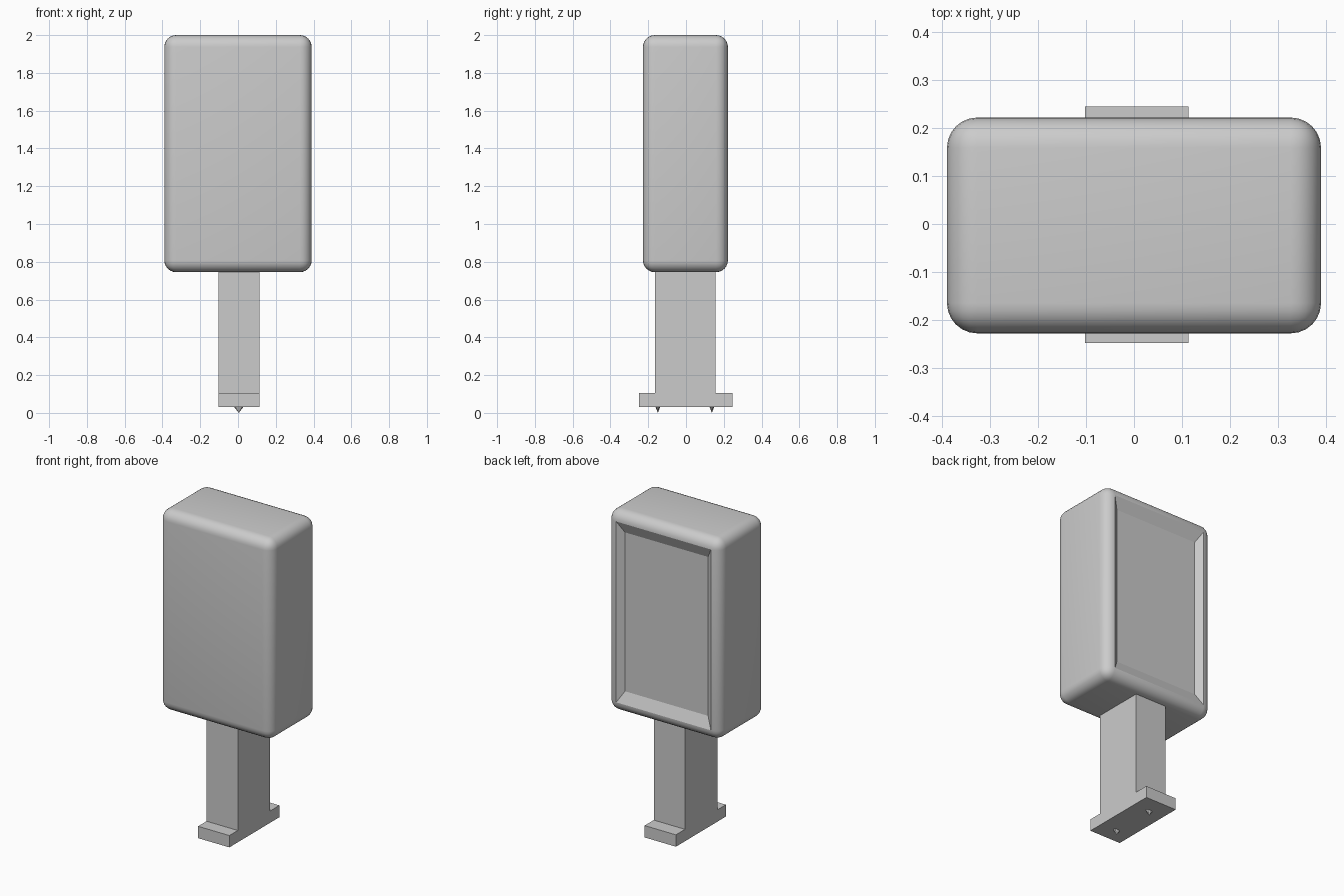
import bpy, bmesh
from math import radians
from mathutils import Vector, Matrix

if "Cube" in bpy.data.objects:
    bpy.data.objects.remove(bpy.data.objects["Cube"])


def make_object(name, bm, smooth_angle=None):
    bmesh.ops.recalc_face_normals(bm, faces=bm.faces[:])
    mesh = bpy.data.meshes.new(name)
    bm.to_mesh(mesh)
    bm.free()
    ob = bpy.data.objects.new(name, mesh)
    bpy.context.collection.objects.link(ob)
    if smooth_angle:
        bpy.ops.object.select_all(action='DESELECT')
        ob.select_set(True)
        bpy.context.view_layer.objects.active = ob
        bpy.ops.object.shade_smooth_by_angle(angle=radians(smooth_angle))
    return ob


# Rounded box head with a shallow sloped recess in the back
size, centre = Vector((0.78, 0.45, 1.255)), Vector((0, -0.003, 1.3725))
bm = bmesh.new()
bmesh.ops.create_cube(bm, size=1)
bmesh.ops.scale(bm, vec=size, verts=bm.verts[:])
bmesh.ops.bevel(bm, geom=bm.edges[:], offset=0.063, segments=6,
                profile=0.5, affect='EDGES')
bm.normal_update()
back = max((f for f in bm.faces if f.normal.y > 0.99), key=lambda f: f.calc_area())
bmesh.ops.inset_individual(bm, faces=[back], thickness=0.001)
for v in back.verts:
    v.co.x *= 0.88
    v.co.z *= 0.88
    v.co.y -= 0.03
bmesh.ops.translate(bm, vec=centre, verts=bm.verts[:])
make_object("head", bm, 20)

# Post and foot: one inverted T profile extruded across x
profile = [(-0.248, 0.03), (0.245, 0.03), (0.245, 0.104), (0.155, 0.104),
           (0.155, 0.75), (-0.165, 0.75), (-0.165, 0.104), (-0.248, 0.104)]
bm = bmesh.new()
face = bm.faces.new([bm.verts.new((-0.102, y, z)) for y, z in profile])
out = bmesh.ops.extrude_face_region(bm, geom=[face], use_keep_orig=True)
bmesh.ops.translate(bm, vec=(0.216, 0, 0),
                    verts=[g for g in out["geom"] if isinstance(g, bmesh.types.BMVert)])
make_object("post_and_foot", bm)

# Small pointed pins under the foot
for name, y in (("front_pin", -0.149), ("back_pin", 0.137)):
    bm = bmesh.new()
    bmesh.ops.create_cone(bm, cap_ends=True, segments=8, radius1=0, radius2=0.025,
                          depth=0.032)
    bmesh.ops.remove_doubles(bm, verts=bm.verts[:], dist=0.0001)
    bmesh.ops.scale(bm, vec=(1, 0.5, 1), verts=bm.verts[:])
    bmesh.ops.translate(bm, vec=(0.004, y, 0.016), verts=bm.verts[:])
    make_object(name, bm)
